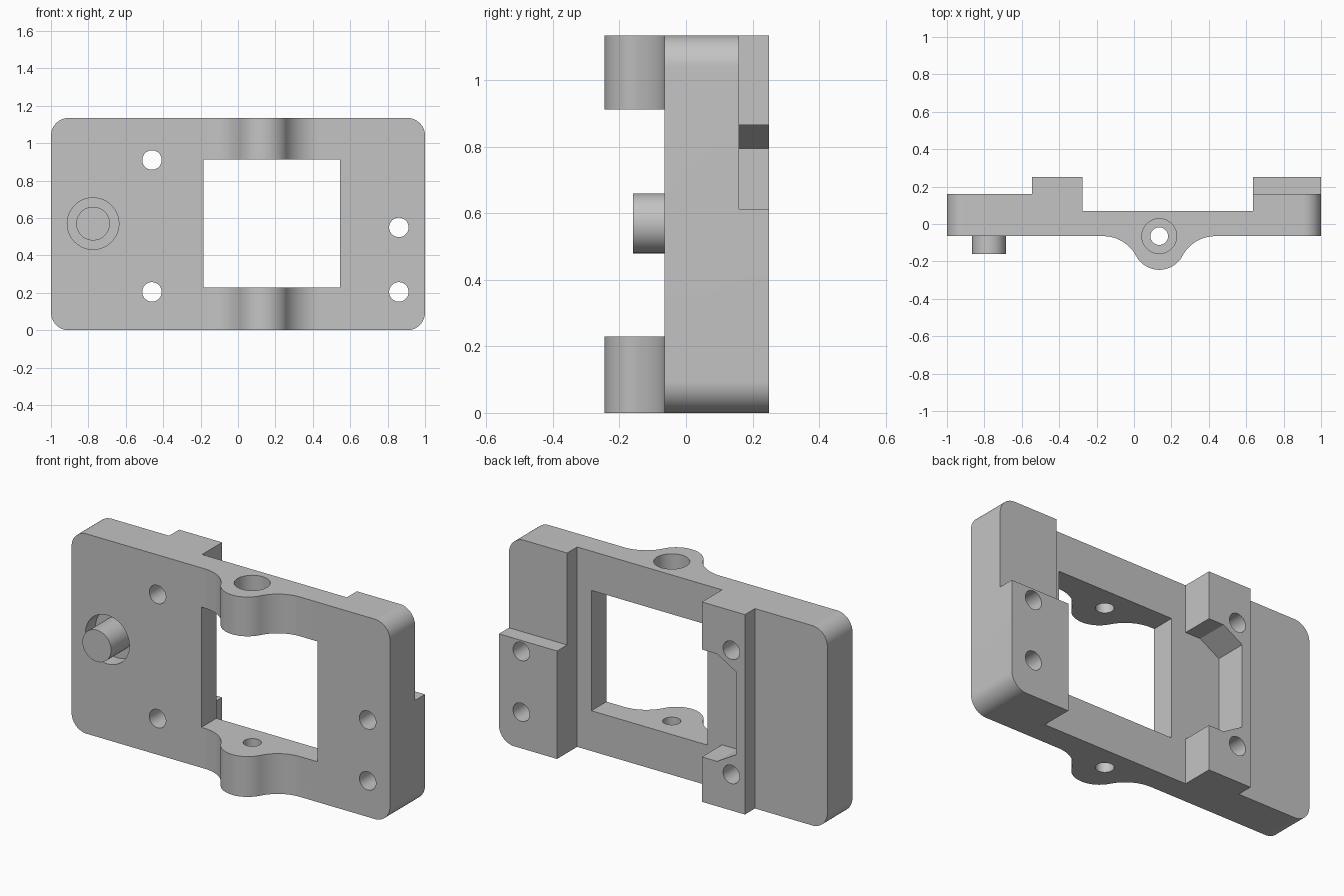
import bpy, bmesh
from math import sin, cos, pi, atan2

cube = bpy.data.objects.get("Cube")
if cube:
    bpy.data.objects.remove(cube, do_unlink=True)

HEIGHT = 1.135
FRONT = -0.065      # front face of the plate
THIN = 0.07         # back face of the thin middle
MID = 0.16          # back face of the side blocks
BACK = 0.25         # back face of the raised pads
HINGE_X = 0.135

grey = bpy.data.materials.new("light grey")
grey.use_nodes = True
grey.diffuse_color = (0.55, 0.55, 0.55, 1)
grey.node_tree.nodes["Principled BSDF"].inputs["Base Color"].default_value = grey.diffuse_color


def prism(name, points, axis, start, end):
    """Extrude a closed outline along z (outline in x, y) or y (outline in x, z)."""
    place = (lambda u, v, w: (u, v, w)) if axis == "z" else (lambda u, v, w: (u, w, v))
    bm = bmesh.new()
    rings = [[bm.verts.new(place(u, v, w)) for u, v in points] for w in (start, end)]
    n = len(points)
    bm.faces.new(rings[0])
    bm.faces.new(rings[1])
    for i in range(n):
        j = (i + 1) % n
        bm.faces.new((rings[0][i], rings[0][j], rings[1][j], rings[1][i]))
    bmesh.ops.recalc_face_normals(bm, faces=bm.faces)
    mesh = bpy.data.meshes.new(name)
    bm.to_mesh(mesh)
    bm.free()
    mesh.materials.append(grey)
    ob = bpy.data.objects.new(name, mesh)
    bpy.context.collection.objects.link(ob)
    return ob


def arc(cx, cy, r, a0, a1, n):
    return [(cx + r * cos(a0 + (a1 - a0) * i / n), cy + r * sin(a0 + (a1 - a0) * i / n))
            for i in range(n + 1)]


def circle(cx, cy, r, n=64):
    return arc(cx, cy, r, 0, 2 * pi, n)[:-1]


def rect(x0, y0, x1, y1):
    return [(x0, y0), (x1, y0), (x1, y1), (x0, y1)]


def select_only(ob):
    bpy.ops.object.select_all(action="DESELECT")
    ob.select_set(True)
    bpy.context.view_layer.objects.active = ob


def carve(ob, cutter, operation="DIFFERENCE"):
    cutter.hide_render = True
    select_only(ob)
    mod = ob.modifiers.new("carve", "BOOLEAN")
    mod.operation = operation
    mod.solver = "EXACT"
    mod.object = cutter
    bpy.ops.object.modifier_apply(modifier=mod.name)
    bpy.data.objects.remove(cutter, do_unlink=True)


# Hinge bulge: a nose arc blended into the front face by two fillets
nose_r, fillet_r, spread = 0.14, 0.20, 0.30
nose_y = -BACK + 0.005 + nose_r
fillet_y = FRONT - fillet_r
lean = atan2(nose_y - fillet_y, spread)
bulge = arc(HINGE_X - spread, fillet_y, fillet_r, pi / 2, lean, 16)
bulge += arc(HINGE_X, nose_y, nose_r, pi + lean, 2 * pi - lean, 28)[1:-1]
bulge += arc(HINGE_X + spread, fillet_y, fillet_r, pi - lean, pi / 2, 16)

# Frame body from its plan outline
outline = [(-1, FRONT)] + bulge + [
    (1, FRONT), (1, BACK), (0.635, BACK), (0.635, THIN), (-0.275, THIN),
    (-0.275, BACK), (-0.545, BACK), (-0.545, MID), (-1, MID)]
frame = prism("mounting_frame", outline, "z", 0, HEIGHT)

# Rounded corners of the plate
r = 0.095
rounded = []
for k, (sx, top) in enumerate([(1, 1), (-1, 1), (-1, 0), (1, 0)]):
    cz = HEIGHT - r if top else r
    rounded += arc(sx * (1 - r), cz, r, k * pi / 2, (k + 1) * pi / 2, 16)
carve(frame, prism("corner_cutter", rounded, "y", -0.5, 0.5), "INTERSECT")

# Window, and the step in the left back block
carve(frame, prism("window_cutter", rect(-0.185, 0.229, 0.545, 0.912), "y", -0.5, 0.5))
carve(frame, prism("step_cutter", rect(0.5, 0.613, 1.2, 1.5), "y", MID, 0.5))

# Chamfered notch in the raised pad
notch = [(-0.2, 0.255), (-0.37, 0.255), (-0.49, 0.325),
         (-0.49, 0.795), (-0.37, 0.865), (-0.2, 0.865)]
carve(frame, prism("notch_cutter", notch, "y", THIN, 0.5))

# Screw holes
for x, z in [(-0.46, 0.91), (-0.46, 0.205), (0.86, 0.55), (0.86, 0.205)]:
    carve(frame, prism("screw_hole_cutter", circle(x, z, 0.052, 48), "y", -0.5, 0.5))

# Hinge bore with a counterbore at the top
carve(frame, prism("bore_cutter", circle(HINGE_X, FRONT, 0.047, 48), "z", -0.2, 1.5))
carve(frame, prism("counterbore_cutter", circle(HINGE_X, FRONT, 0.093), "z", 1.02, 1.5))

# Round recess with a pin standing in it
PIN_X, PIN_Z, FLOOR = -0.775, 0.57, 0.025
carve(frame, prism("recess_cutter", circle(PIN_X, PIN_Z, 0.138), "y", -0.5, FLOOR))
pin = prism("pin", circle(PIN_X, PIN_Z, 0.09), "y", -0.16, FLOOR)

for ob in (frame, pin):
    select_only(ob)
    bpy.ops.object.shade_smooth_by_angle()
